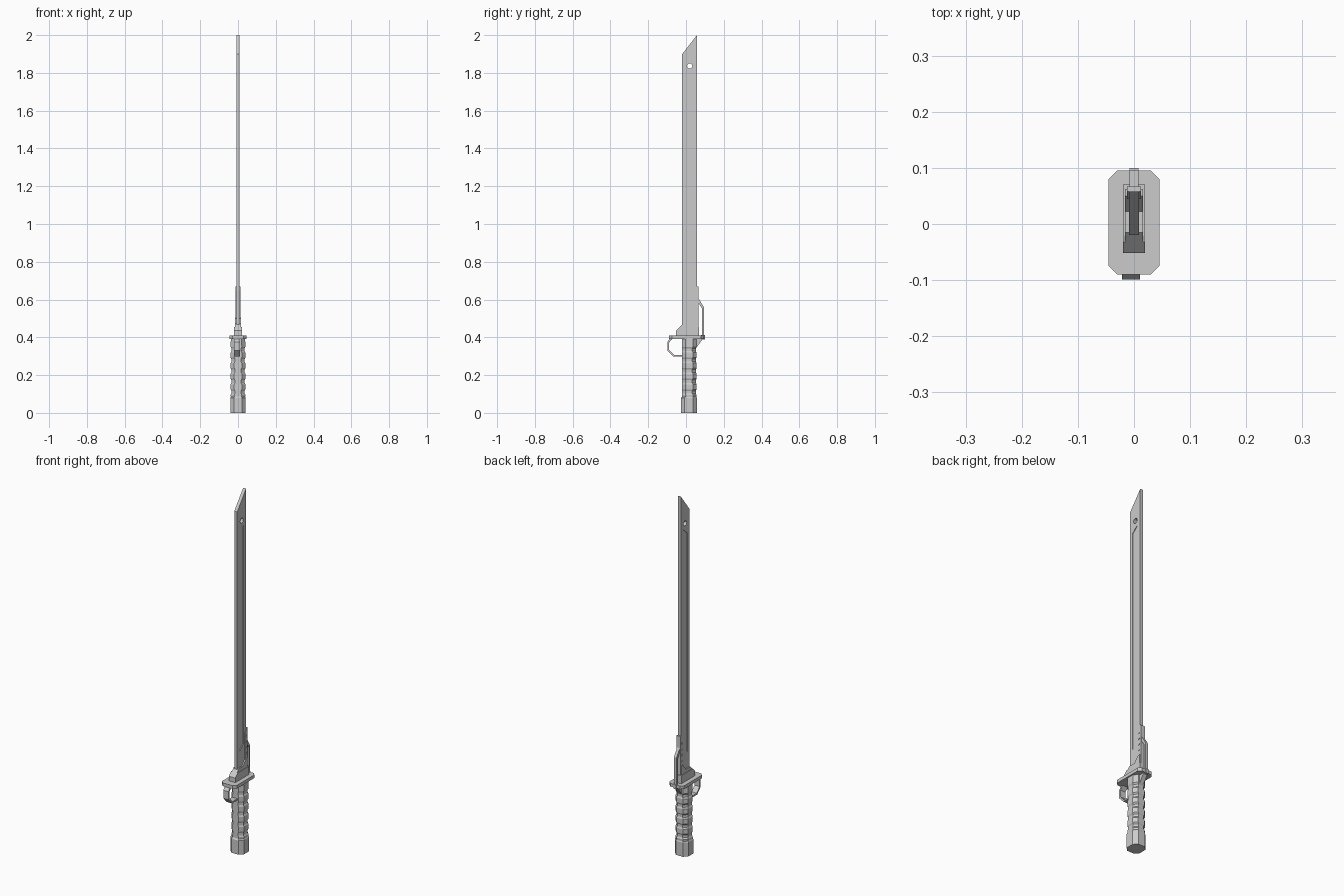
import bpy, bmesh, math

if "Cube" in bpy.data.objects:
    bpy.data.objects.remove(bpy.data.objects["Cube"])


def finish(name, bm):
    bmesh.ops.recalc_face_normals(bm, faces=bm.faces)
    me = bpy.data.meshes.new(name)
    bm.to_mesh(me)
    bm.free()
    ob = bpy.data.objects.new(name, me)
    bpy.context.collection.objects.link(ob)
    return ob


def loft(name, rings):
    """Skin closed rings of equal point count and cap both ends."""
    bm = bmesh.new()
    vs = [[bm.verts.new(p) for p in r] for r in rings]
    n = len(vs[0])
    for a, b in zip(vs, vs[1:]):
        for i in range(n):
            bm.faces.new((a[i], a[(i + 1) % n], b[(i + 1) % n], b[i]))
    bm.faces.new(vs[0])
    bm.faces.new(vs[-1])
    return finish(name, bm)


def prism(name, profile, half, cx=0.0):
    """Extrude a (y, z) profile across x."""
    return loft(name, [[(cx + s * half, y, z) for y, z in profile] for s in (-1, 1)])


def octagon(hx, y0, y1, z, c):
    """Chamfered rectangle at height z."""
    return [(-hx + c, y0, z), (hx - c, y0, z), (hx, y0 + c, z), (hx, y1 - c, z),
            (hx - c, y1, z), (-hx + c, y1, z), (-hx, y1 - c, z), (-hx, y0 + c, z)]


def disc(y, z, r, n):
    return [(y + r * math.cos(i * math.tau / n), z + r * math.sin(i * math.tau / n))
            for i in range(n)]


def cut(target, cutter):
    cutter.hide_render = True
    cutter.hide_viewport = True
    m = target.modifiers.new("cut", 'BOOLEAN')
    m.operation = 'DIFFERENCE'
    m.solver = 'EXACT'
    m.object = cutter


# Blade with angled tip, through hole and a fuller on each face
blade = prism("blade", [(-0.02, 0.4), (0.058, 0.4), (0.058, 2.0), (-0.02, 1.9)], 0.009)
cut(blade, prism("tip_hole_cutter", disc(0.02, 1.837, 0.014, 12), 0.05))
fuller = [(0.0, 0.56), (0.034, 0.59), (0.034, 1.805), (0.0, 1.775)]
for side, s in (("left", -1), ("right", 1)):
    cut(blade, prism(f"fuller_cutter_{side}", fuller, 0.004, s * 0.0095))

# Stepped collar at the blade root
prism("collar_lower", [(-0.052, 0.405), (0.07, 0.405), (0.07, 0.455), (-0.032, 0.455),
                       (-0.052, 0.435)], 0.02)
prism("collar_upper", [(-0.032, 0.45), (0.062, 0.45), (0.062, 0.505), (0.05, 0.505),
                       (0.022, 0.472), (-0.015, 0.472), (-0.032, 0.455)], 0.016)

# Spine rail with a row of recesses
rail = prism("spine_rail", [(0.045, 0.45), (0.067, 0.45), (0.067, 0.67), (0.058, 0.67),
                            (0.045, 0.645)], 0.0125)
for i in range(4):
    for s in (-1, 1):
        cut(rail, prism(f"rail_recess_cutter_{i}_{s}",
                        disc(0.056, 0.53 + i * 0.032, 0.006, 8), 0.003, s * 0.0125))

# Rear bracket loop
prism("rear_bracket", [(0.06, 0.605), (0.067, 0.605), (0.095, 0.56), (0.095, 0.405),
                       (0.085, 0.405), (0.085, 0.552), (0.064, 0.585), (0.06, 0.585)], 0.008)
prism("bracket_foot", [(0.08, 0.388), (0.1, 0.388), (0.1, 0.412), (0.08, 0.412)], 0.008)

# Cross guard
loft("guard_plate", [octagon(0.045, -0.09, 0.095, z, 0.015) for z in (0.392, 0.41)])
prism("guard_brace", [(0.04, 0.335), (0.055, 0.345), (0.09, 0.393), (0.04, 0.393)], 0.012)

# Finger loop under the guard
prism("finger_loop", [(-0.015, 0.298), (-0.068, 0.298), (-0.099, 0.33), (-0.099, 0.375),
                      (-0.085, 0.395), (-0.07, 0.395), (-0.09, 0.372), (-0.09, 0.334),
                      (-0.064, 0.307), (-0.015, 0.307)], 0.016, -0.005)

# Grip with scalloped sides and back
rings = [octagon(0.037, -0.022, 0.054, 0.07, 0.019)]
for i in range(5):
    z = 0.095 + i * 0.056
    for dz, d in ((0, 0.0), (0.008, 0.004), (0.022, 0.004), (0.03, 0.0)):
        r = octagon(0.039 - d, -0.022, 0.056 - d, z + dz, 0.019)
        rings.append(r)
rings.append(octagon(0.038, -0.022, 0.055, 0.395, 0.019))
loft("grip", rings)

# Pommel
loft("pommel", [octagon(0.041, -0.027, 0.058, 0, 0.02),
                octagon(0.041, -0.027, 0.058, 0.078, 0.02),
                octagon(0.037, -0.022, 0.054, 0.086, 0.019)])
